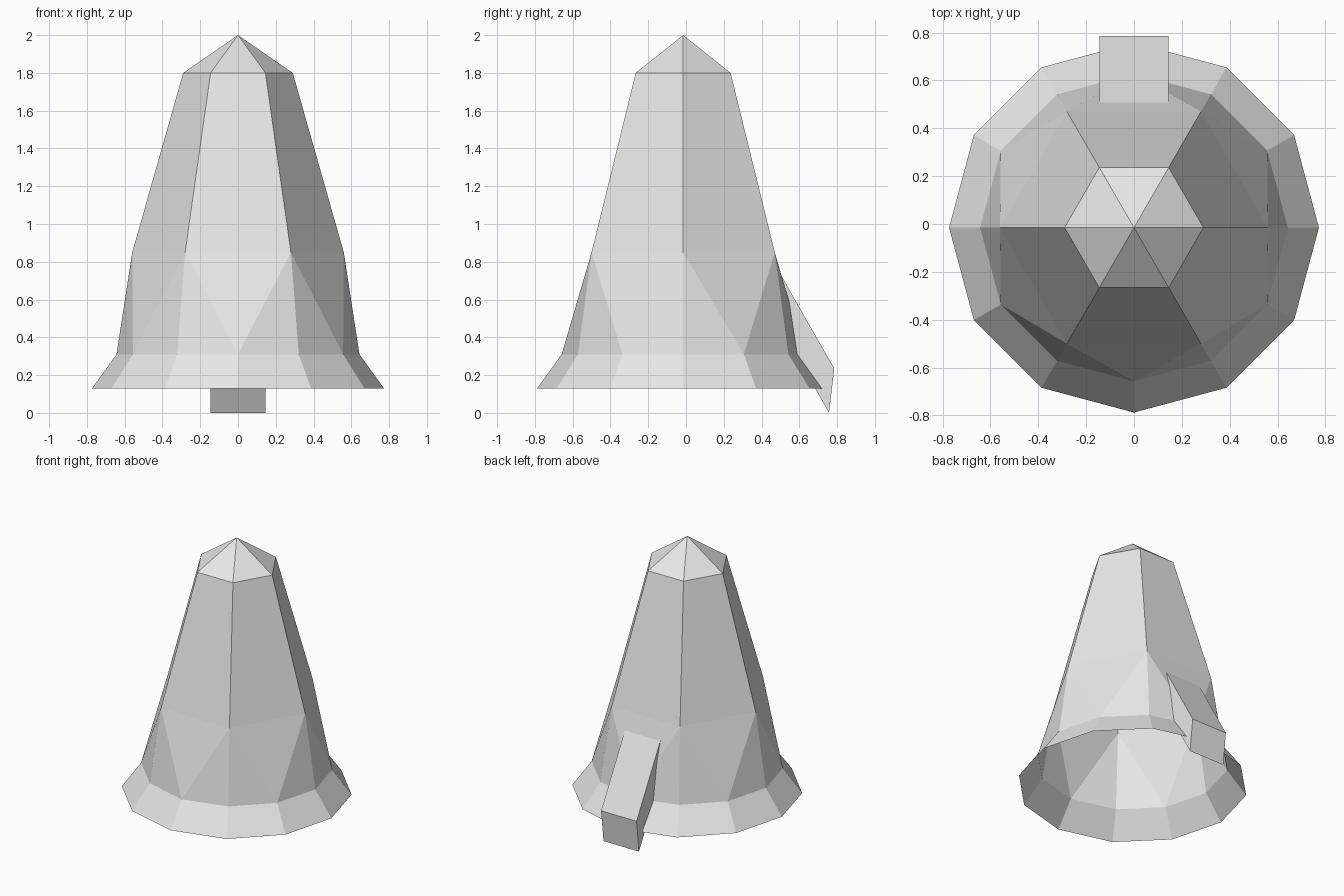
import bpy, bmesh, math

if "Cube" in bpy.data.objects:
    bpy.data.objects.remove(bpy.data.objects["Cube"])

CY = -0.015  # axis of the bell in y

grey = bpy.data.materials.new("light grey")
grey.diffuse_color = (0.8, 0.8, 0.8, 1)
grey.use_nodes = True
grey.node_tree.nodes["Principled BSDF"].inputs["Base Color"].default_value = grey.diffuse_color


def finish(bm, name):
    mesh = bpy.data.meshes.new(name)
    bm.to_mesh(mesh)
    bm.free()
    mesh.materials.append(grey)
    obj = bpy.data.objects.new(name, mesh)
    bpy.context.collection.objects.link(obj)
    return obj


def ring(bm, n, r, z):
    return [bm.verts.new((r * math.cos(math.tau * i / n),
                          CY + r * math.sin(math.tau * i / n), z))
            for i in range(n)]


# Bell shell: six-sided top widening to a twelve-sided flared rim, open below
bm = bmesh.new()
apex = bm.verts.new((0, CY, 2.0))
top = ring(bm, 6, 0.29, 1.8)
waist = ring(bm, 6, 0.56, 0.85)
skirt = ring(bm, 12, 0.643, 0.31)
rim = ring(bm, 12, 0.773, 0.13)
for i in range(6):
    j = (i + 1) % 6
    a, b, c, d = (skirt[(2 * i + k) % 12] for k in (-1, 0, 1, 2))
    bm.faces.new((top[i], top[j], apex))
    bm.faces.new((waist[i], waist[j], top[j], top[i]))
    # Fan from each waist corner to the finer skirt ring
    bm.faces.new((a, b, waist[i]))
    bm.faces.new((b, c, waist[i]))
    bm.faces.new((c, waist[j], waist[i]))
for i in range(12):
    j = (i + 1) % 12
    bm.faces.new((rim[i], rim[j], skirt[j], skirt[i]))
finish(bm, "bell_shell")

# Slanted tongue at the back: side profile extruded across x
profile = [(0.785, 0.235), (0.757, 0.0), (0.415, 0.60), (0.443, 0.835)]
bm = bmesh.new()
left = [bm.verts.new((-0.145, y, z)) for y, z in profile]
right = [bm.verts.new((0.145, y, z)) for y, z in profile]
bm.faces.new(left)
bm.faces.new(right[::-1])
for i in range(4):
    j = (i + 1) % 4
    bm.faces.new((left[j], left[i], right[i], right[j]))
bmesh.ops.recalc_face_normals(bm, faces=bm.faces)
finish(bm, "back_tongue")
